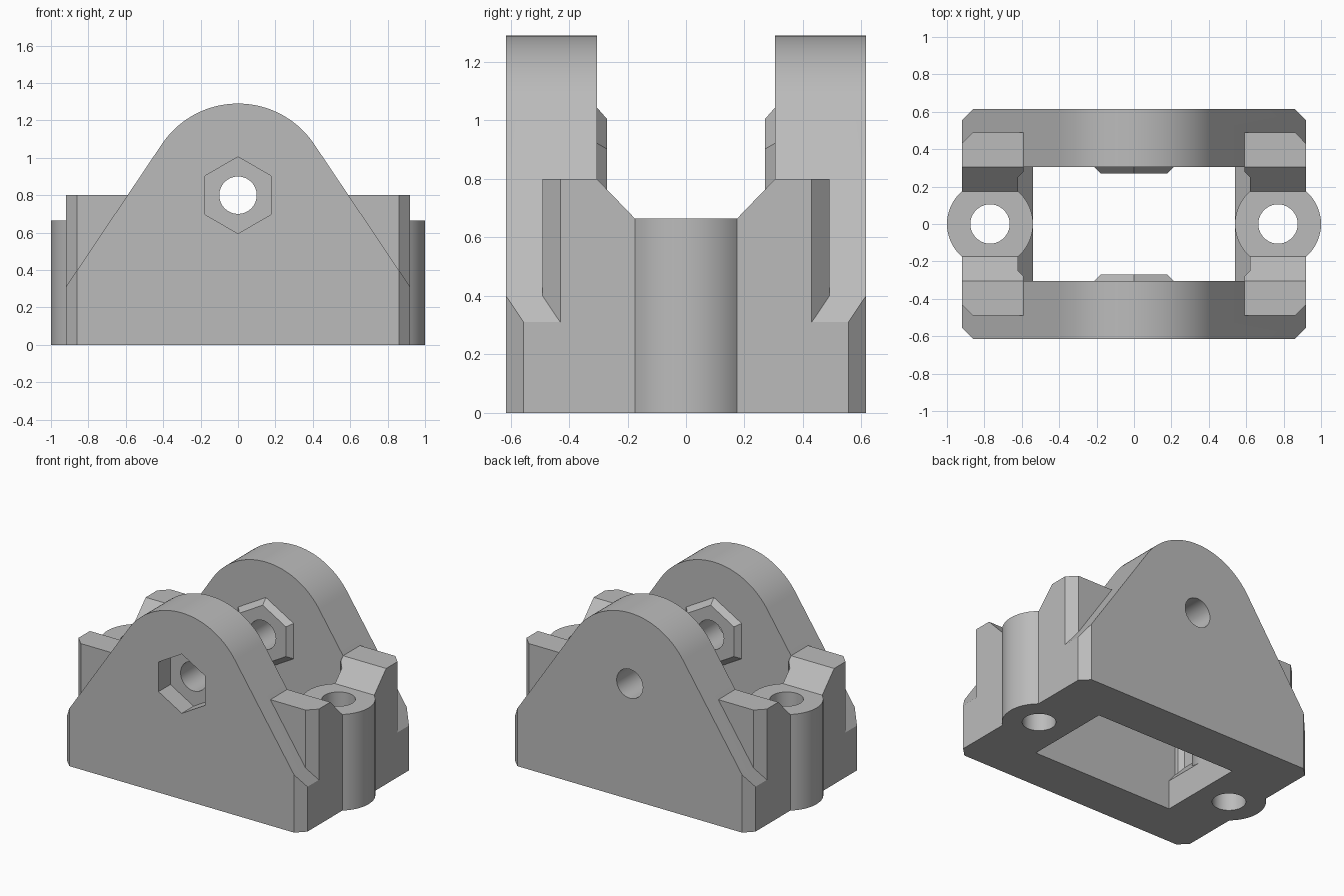
import bpy, bmesh, math
from mathutils import Vector

cube = bpy.data.objects.get("Cube")
if cube:
    bpy.data.objects.remove(cube, do_unlink=True)

grey = bpy.data.materials.new("plain grey")
grey.use_nodes = True
grey.diffuse_color = (0.5, 0.5, 0.5, 1)
grey.node_tree.nodes["Principled BSDF"].inputs["Base Color"].default_value = (0.5, 0.5, 0.5, 1)


def loft(name, low, high, axis, a, b):
    """Join two outlines of equal length, set at a and b along an axis."""
    place = {"x": lambda u, v, w: (w, u, v),
             "y": lambda u, v, w: (u, w, v),
             "z": lambda u, v, w: (u, v, w)}[axis]
    bm = bmesh.new()
    v0 = [bm.verts.new(place(u, v, a)) for u, v in low]
    v1 = [bm.verts.new(place(u, v, b)) for u, v in high]
    bm.faces.new(v0)
    bm.faces.new(v1)
    n = len(v0)
    for i in range(n):
        j = (i + 1) % n
        bm.faces.new((v0[i], v0[j], v1[j], v1[i]))
    bmesh.ops.recalc_face_normals(bm, faces=bm.faces)
    mesh = bpy.data.meshes.new(name)
    bm.to_mesh(mesh)
    bm.free()
    mesh.materials.append(grey)
    obj = bpy.data.objects.new(name, mesh)
    bpy.context.collection.objects.link(obj)
    return obj


def prism(name, pts, axis, a, b):
    return loft(name, pts, pts, axis, a, b)


def ring(cx, cy, r, n=64, turn=0.0):
    return [(cx + r * math.cos(turn + math.tau * i / n),
             cy + r * math.sin(turn + math.tau * i / n)) for i in range(n)]


def combine(target, other, operation):
    """Apply a boolean and discard the tool object."""
    mod = target.modifiers.new("join", "BOOLEAN")
    mod.operation, mod.object, mod.solver = operation, other, "EXACT"
    bpy.context.view_layer.objects.active = target
    bpy.ops.object.modifier_apply(modifier=mod.name)
    bpy.data.objects.remove(other, do_unlink=True)


def hexagon(r):
    return ring(0, AXLE_Z, r, 6, math.pi / 2)


AXLE_Z, ROUND = 0.8, 0.49
HALF_X, HALF_Y, INNER_Y, BEVEL = 0.92, 0.615, 0.305, 0.06

# Side plate outline: straight flanks tangent to a round top
lean = math.atan2(0.555, 0.832)
arc = [lean + (math.pi - 2 * lean) * i / 40 for i in range(41)]
plate_outline = [(-HALF_X, 0), (HALF_X, 0), (HALF_X, 0.31)]
plate_outline += [(ROUND * math.cos(t), AXLE_Z + ROUND * math.sin(t)) for t in arc]
plate_outline += [(-HALF_X, 0.31)]


def side_plate(name, s):
    plate = prism(name, plate_outline, "y", s * INNER_Y, s * HALF_Y)
    cx, cy = HALF_X - BEVEL, HALF_Y - BEVEL
    plan = [(-HALF_X, 0), (HALF_X, 0), (HALF_X, s * cy), (cx, s * HALF_Y),
            (-cx, s * HALF_Y), (-HALF_X, s * cy)]
    combine(plate, prism("corner_trim", plan, "z", -0.1, 1.5), "INTERSECT")
    # Raised hexagonal pad on the inner face
    pad = loft("hex_pad", hexagon(0.245), hexagon(0.205), "y", s * (INNER_Y + 0.0), s * 0.27)
    combine(plate, pad, "UNION")
    return plate


def end_block(name, s):
    # Saddle shape across the width, trimmed to a bevelled plan
    saddle = [(-0.5, 0), (0.5, 0), (0.5, 0.8), (INNER_Y, 0.8), (0.175, 0.665),
              (-0.175, 0.665), (-INNER_Y, 0.8), (-0.5, 0.8)]
    block = prism(name, saddle, "x", s * 0.5, s * HALF_X)
    half = [(HALF_X, 0.43), (0.86, 0.49), (0.59, 0.49), (0.59, 0.28), (0.62, 0.25)]
    plan = [(s * x, y) for x, y in half] + [(s * x, -y) for x, y in reversed(half)]
    combine(block, prism("block_trim", plan, "z", -0.1, 1), "INTERSECT")
    # Wider foot with a sloping inner edge
    foot = [(s * x, z) for x, z in [(0.54, 0), (HALF_X, 0), (HALF_X, 0.3), (0.62, 0.3), (0.54, 0.2)]]
    combine(block, prism("foot", foot, "y", -0.31, 0.31), "UNION")
    # Round screw post
    combine(block, prism("screw_post", ring(s * 0.77, 0, 0.23), "z", 0, 0.665), "UNION")
    return block


bracket = side_plate("bracket_body", -1)
combine(bracket, side_plate("back_plate", 1), "UNION")
for s in (-1, 1):
    combine(bracket, end_block("end_block", s), "UNION")

# Screw holes, axle hole and the nut pocket in the front plate
for s in (-1, 1):
    combine(bracket, prism("screw_hole", ring(s * 0.77, 0, 0.105), "z", -0.1, 1), "DIFFERENCE")
combine(bracket, prism("axle_hole", ring(0, AXLE_Z, 0.1), "y", -1, 1), "DIFFERENCE")
combine(bracket, prism("nut_pocket", hexagon(0.205), "y", -0.8, -0.485), "DIFFERENCE")

bpy.ops.object.select_all(action="DESELECT")
bracket.select_set(True)
bpy.context.view_layer.objects.active = bracket
bpy.ops.object.shade_smooth_by_angle(angle=math.radians(25))
